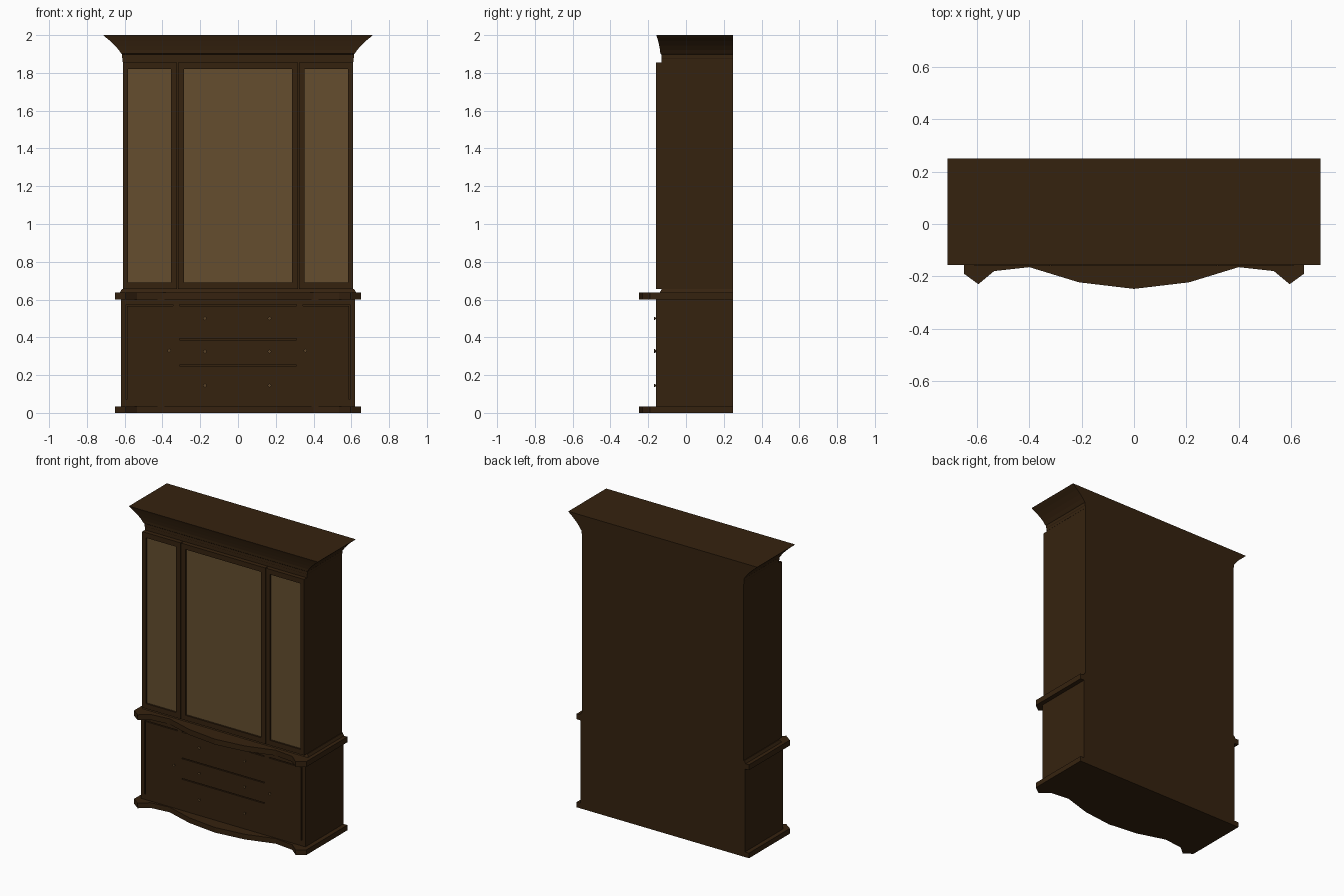
import bpy, bmesh, math
from mathutils import Matrix

if "Cube" in bpy.data.objects:
    bpy.data.objects.remove(bpy.data.objects["Cube"])


def material(name, rgb):
    m = bpy.data.materials.new(name)
    m.diffuse_color = (*rgb, 1)
    m.use_nodes = True
    m.node_tree.nodes["Principled BSDF"].inputs["Base Color"].default_value = m.diffuse_color
    return m


WOOD = material("dark_wood", (0.036, 0.0162, 0.0048))
PANE = material("tan_pane", (0.130, 0.076, 0.028))
BRASS = material("aged_brass", (0.10, 0.055, 0.02))
BACK = 0.25


def finish(name, bm, mat):
    bmesh.ops.recalc_face_normals(bm, faces=bm.faces)
    me = bpy.data.meshes.new(name)
    bm.to_mesh(me)
    bm.free()
    me.materials.append(mat)
    ob = bpy.data.objects.new(name, me)
    bpy.context.collection.objects.link(ob)
    return ob


def box(name, x0, x1, y0, y1, z0, z1, mat=WOOD):
    bm = bmesh.new()
    bmesh.ops.create_cube(bm, size=1)
    for v in bm.verts:
        v.co = (x0 if v.co.x < 0 else x1, y0 if v.co.y < 0 else y1, z0 if v.co.z < 0 else z1)
    return finish(name, bm, mat)


def loft(name, rings, mat=WOOD):
    """Skin a stack of closed outlines and cap both ends."""
    bm = bmesh.new()
    loops = [[bm.verts.new(p) for p in ring] for ring in rings]
    n = len(loops[0])
    for a, b in zip(loops, loops[1:]):
        for i in range(n):
            j = (i + 1) % n
            bm.faces.new((a[i], a[j], b[j], b[i]))
    bm.faces.new(loops[0])
    bm.faces.new(loops[-1])
    return finish(name, bm, mat)


def rect(x, y, z):
    return [(-x, BACK, z), (-x, y, z), (x, y, z), (x, BACK, z)]


# Serpentine slabs at the foot and the waist
half = [(0.65, BACK), (0.65, -0.19), (0.595, -0.23), (0.535, -0.18), (0.40, -0.165), (0.21, -0.223)]
outline = half + [(0, -0.248)] + [(-x, y) for x, y in reversed(half)]
for name, z0, z1 in (("plinth", 0, 0.035), ("waist_slab", 0.60, 0.637)):
    loft(name, [[(x, y, z) for x, y in outline] for z in (z0, z1)])

# Lower cabinet: carcass with a raised front of stiles, doors and drawers
F, G = -0.16, 0.003
box("lower_carcass", -0.62, 0.62, -0.15, BACK, 0.035, 0.60)
box("lower_top_rail", -0.62, 0.62, F, -0.15, 0.57 + G, 0.60)
box("lower_bottom_rail", -0.62, 0.62, F, -0.15, 0.035, 0.07)
for s, side in ((-1, "left"), (1, "right")):
    def span(a, b):
        return sorted((s * a, s * b))
    box(side + "_lower_stile", *span(0.59 + G, 0.62), F, -0.15, 0.07, 0.573)
    box(side + "_lower_door", *span(0.31, 0.59 - G), F, -0.15, 0.07, 0.57 - G)
    box(side + "_door_stile", *span(0.31, 0.345), F, -0.15, 0.567, 0.573)
for i, (z0, z1) in enumerate(((0.07, 0.25 - G), (0.25 + G, 0.39 - G), (0.39 + G, 0.57 - G))):
    box(f"drawer_{i + 1}", -0.31, 0.31, F, -0.15, z0, z1)

# Knobs: a short tapered stem and a round head
knobs = [(x, z) for z in (0.145, 0.325, 0.50) for x in (-0.175, 0.167)]
knobs += [(-0.365, 0.33), (0.357, 0.33)]
for i, (x, z) in enumerate(knobs):
    bm = bmesh.new()
    for r1, r2, y, d in ((0.004, 0.005, -0.161, 0.006), (0.010, 0.006, -0.167, 0.006)):
        bmesh.ops.create_cone(bm, cap_ends=True, segments=10, radius1=r2, radius2=r1, depth=d,
                              matrix=Matrix.Translation((x, y, z)) @ Matrix.Rotation(math.pi / 2, 4, 'X'))
    finish(f"knob_{i + 1}", bm, BRASS)

# Upper cabinet: stepped base trim and carcass
loft("upper_base_trim", [rect(0.625, -0.14, 0.637), rect(0.615, -0.128, 0.655)])
box("upper_carcass", -0.61, 0.61, -0.13, BACK, 0.65, 1.90)


# Three framed doors with recessed panes
def door(name, x0, x1, p0, p1):
    z0, z1, q0, q1 = 0.655, 1.855, 0.69, 1.82
    box(name + "_left_stile", x0, p0, F, -0.13, z0, z1)
    box(name + "_right_stile", p1, x1, F, -0.13, z0, z1)
    box(name + "_bottom_rail", p0, p1, F, -0.13, z0, q0)
    box(name + "_top_rail", p0, p1, F, -0.13, q1, z1)
    box(name + "_pane", p0, p1, -0.148, -0.142, q0, q1, PANE)


door("left_door", -0.61, -0.322, -0.583, -0.355)
door("centre_door", -0.318, 0.318, -0.285, 0.285)
door("right_door", 0.322, 0.61, 0.352, 0.583)

# Flared cornice
profile = [(0.611, -0.128, 1.858), (0.611, -0.128, 1.875), (0.614, -0.131, 1.88), (0.614, -0.131, 1.898),
           (0.618, -0.136, 1.902), (0.63, -0.137, 1.92), (0.652, -0.142, 1.945), (0.678, -0.148, 1.97),
           (0.70, -0.153, 1.988), (0.712, -0.157, 2.0)]
loft("cornice", [rect(*p) for p in profile])
